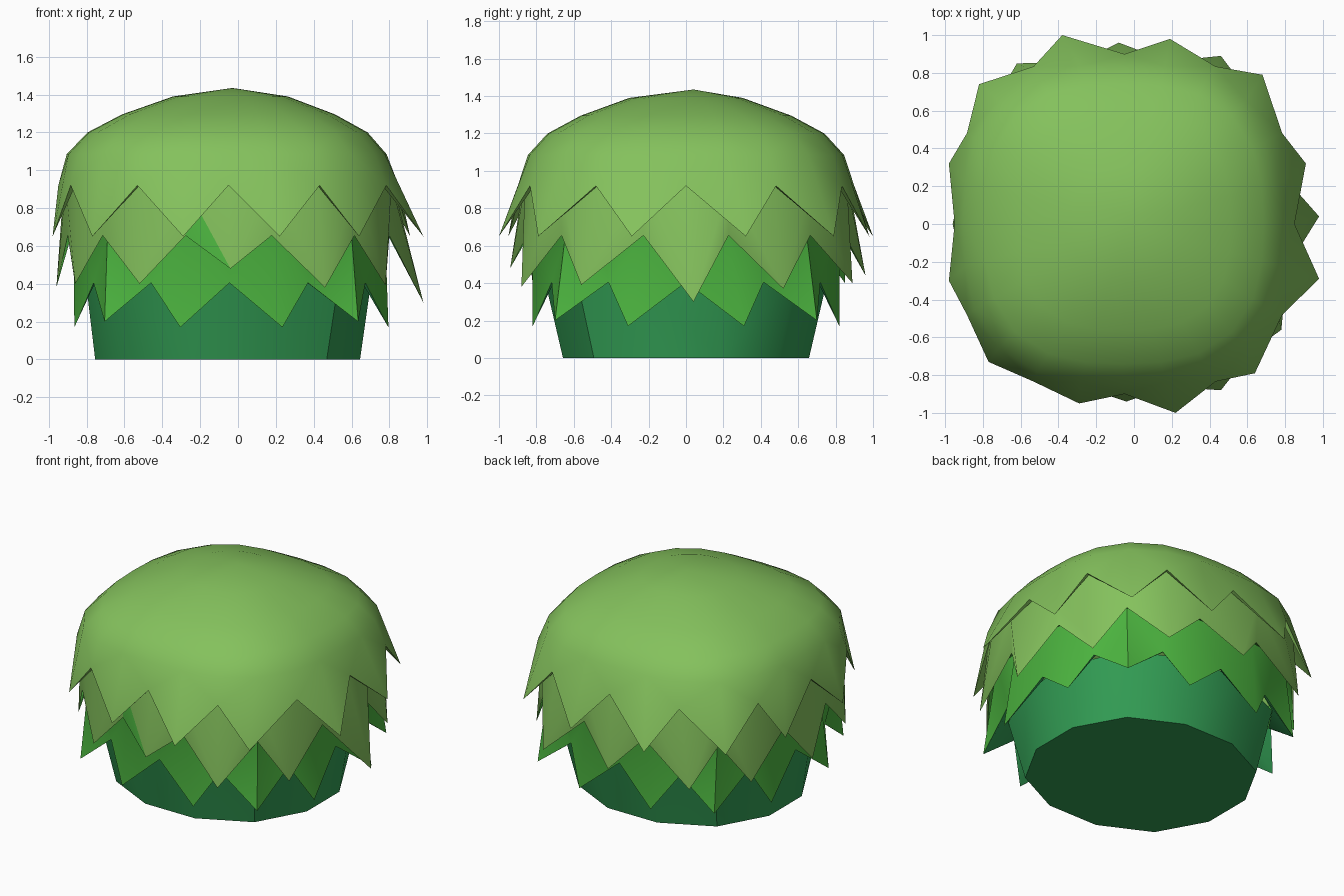
import bpy, bmesh, math

if "Cube" in bpy.data.objects:
    bpy.data.objects.remove(bpy.data.objects["Cube"])

N = 24  # columns around; even columns sit on multiples of 30 degrees


def material(name, rgb):
    m = bpy.data.materials.new(name)
    m.diffuse_color = (*rgb, 1)
    m.use_nodes = True
    m.node_tree.nodes["Principled BSDF"].inputs["Base Color"].default_value = m.diffuse_color
    return m


LIGHT = material("light leaf green", (0.232, 0.535, 0.108))
MID = material("mid leaf green", (0.075, 0.475, 0.052))
DARK = material("deep green", (0.032, 0.335, 0.088))


def ring(r, z, cx=-0.05, square=0.045):
    """Slightly squared ring; corners are pushed out."""
    pts = []
    for k in range(N):
        a = math.tau * k / N
        q = r * (1 - square * math.cos(4 * a))
        pts.append((cx + q * math.cos(a), q * math.sin(a), z))
    return pts


def teeth(notches, tips, tip_parity):
    """Zigzag ring: notch points with every second one replaced by a tip."""
    pts = list(notches)
    for i, t in enumerate(tips):
        pts[2 * i + tip_parity] = t
    return pts


def build(name, rings, mats, under=0, apex=None, floor=False, odd=None, smooth=40):
    """Loft rings from top to bottom; the last `under` strips use the second material."""
    bm = bmesh.new()
    rows = [[bm.verts.new(p) for p in r] for r in rings]
    n = len(rows[0])
    for j in range(len(rows) - 1):
        a, b = rows[j], rows[j + 1]
        for i in range(n):
            k = (i + 1) % n
            if i % 2:
                tris = [(a[i], b[i], b[k]), (a[i], b[k], a[k])]
            else:
                tris = [(a[i], b[i], a[k]), (b[i], b[k], a[k])]
            for t, vs in enumerate(tris):
                f = bm.faces.new(vs)
                if j >= len(rows) - 1 - under or odd == (j, i, t):
                    f.material_index = 1
    if apex:
        top = bm.verts.new(apex)
        for i in range(n):
            bm.faces.new((top, rows[0][i], rows[0][(i + 1) % n]))
    if floor:
        bm.faces.new(rows[-1][::-1])
    me = bpy.data.meshes.new(name)
    bm.to_mesh(me)
    bm.free()
    for m in mats:
        me.materials.append(m)
    ob = bpy.data.objects.new(name, me)
    bpy.context.collection.objects.link(ob)
    bpy.context.view_layer.objects.active = ob
    ob.select_set(True)
    bpy.ops.object.shade_smooth_by_angle(angle=math.radians(smooth))
    ob.select_set(False)
    return ob


# Hidden inner rings where each tier tucks under the one above
mid_top = ring(0.912, 0.925)
low_top = ring(0.872, 0.665, -0.045)
base_top = ring(0.795, 0.415, -0.05, 0.035)

# Domed crown with its ragged hem
crown_tips = [(0.91, 0.32), (0.68, 0.79), (0.19, 0.98), (-0.38, 1.0),
              (-0.82, 0.74), (-0.98, 0.32), (-0.98, -0.30), (-0.77, -0.73),
              (-0.29, -0.95), (0.22, -1.0), (0.64, -0.79), (0.98, -0.29)]
hem = teeth(ring(0.942, 0.92), [(x, y, 0.65) for x, y in crown_tips], 1)
dome = [ring(0.31, 1.39, -0.04, 0.02), ring(0.59, 1.295), ring(0.775, 1.2, -0.055), ring(0.885, 1.085, -0.06)]
build("crown", dome + [hem, mid_top], [LIGHT, LIGHT], 1, apex=(-0.03, 0.04, 1.435))

# Middle tier of leaves, one odd-coloured facet in front
mid_tips = [(0.98, 0.04, 0.30), (0.77, 0.52, 0.37), (0.46, 0.89, 0.40),
            (-0.08, 0.96, 0.44), (-0.62, 0.85, 0.40), (-0.86, 0.52, 0.39),
            (-0.96, 0.0, 0.38), (-0.86, -0.50, 0.40), (-0.52, -0.82, 0.40),
            (-0.04, -0.94, 0.48), (0.46, -0.88, 0.38), (0.78, -0.56, 0.39)]
mid_hem = teeth(ring(0.90, 0.655), mid_tips, 0)
build("middle_tier", [mid_top, mid_hem, low_top], [LIGHT, MID], 1, odd=(0, 17, 0), smooth=65)

# Lower tier of leaves: three tips per quarter, the corner one further out
low_tips = []
for sx, sy in ((1, 1), (-1, 1), (-1, -1), (1, -1)):
    quarter = [(0.83, 0.31), (0.67, 0.70), (0.27, 0.82)]
    if sx * sy < 0:
        quarter.reverse()
    low_tips += [(sx * x - 0.035, sy * y, 0.20 if y == 0.70 else 0.17) for x, y in quarter]
low_hem = teeth(ring(0.815, 0.405, -0.045, 0.035), low_tips, 1)
build("lower_tier", [low_top, low_hem, base_top], [MID, DARK], 1, smooth=50)

# Twelve-sided base
foot = [(x, y * 0.94, 0.0) for x, y, z in ring(0.73, 0.0, -0.055, 0.015)[1::2]]
build("base", [base_top[1::2], foot], [DARK], floor=True, smooth=36)
